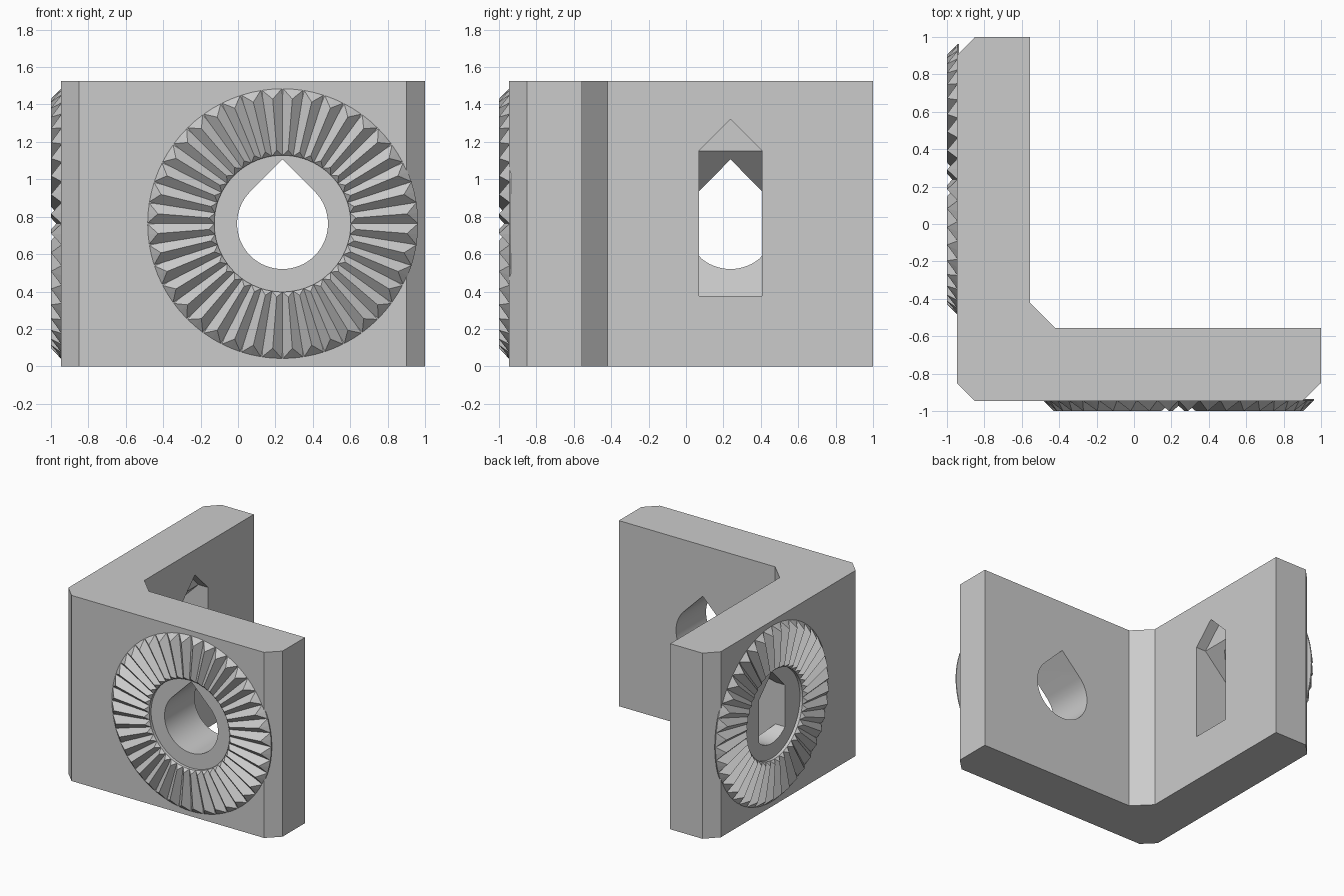
import bpy, bmesh, math

cube = bpy.data.objects.get("Cube")
if cube:
    bpy.data.objects.remove(cube, do_unlink=True)

HEIGHT = 1.525
FACE = -0.947            # outer face of both legs
CU, CV = 0.238, 0.763    # hole centre along a leg, and its height
SLOT, HALF = 0.169, 0.388

grey = bpy.data.materials.new("light_grey")
grey.use_nodes = True
grey.diffuse_color = (0.6, 0.6, 0.6, 1)
grey.node_tree.nodes["Principled BSDF"].inputs["Base Color"].default_value = (0.6, 0.6, 0.6, 1)


# Placements: u along the leg, v up, w through the leg
def on_front(u, v, w):
    return (CU + u, w, CV + v)


def on_side(u, v, w):
    return (w, CU + u, CV + v)


def upright(u, v, w):
    return (u, v, w)


def across_side(u, v, w):
    return (u, CU + w, CV + v)


def finish(name, bm):
    bmesh.ops.recalc_face_normals(bm, faces=bm.faces)
    mesh = bpy.data.meshes.new(name)
    bm.to_mesh(mesh)
    bm.free()
    mesh.materials.append(grey)
    obj = bpy.data.objects.new(name, mesh)
    bpy.context.collection.objects.link(obj)
    return obj


def prism(name, outline, low, high, place):
    bm = bmesh.new()
    a = [bm.verts.new(place(u, v, low)) for u, v in outline]
    b = [bm.verts.new(place(u, v, high)) for u, v in outline]
    bm.faces.new(a)
    bm.faces.new(b)
    for i in range(len(a)):
        j = (i + 1) % len(a)
        bm.faces.new((a[i], a[j], b[j], b[i]))
    return finish(name, bm)


def select_only(obj):
    bpy.ops.object.select_all(action="DESELECT")
    obj.select_set(True)
    bpy.context.view_layer.objects.active = obj


def cut(target, cutter):
    cutter.hide_render = True
    mod = target.modifiers.new("cut", "BOOLEAN")
    mod.operation = "DIFFERENCE"
    mod.solver = "EXACT"
    mod.object = cutter
    select_only(target)
    bpy.ops.object.modifier_apply(modifier=mod.name)
    bpy.data.objects.remove(cutter, do_unlink=True)


def teardrop(radius, steps=48):
    pts = [(0, radius * math.sqrt(2))]
    for i in range(steps + 1):
        t = math.radians(135 + 270 * i / steps)
        pts.append((radius * math.cos(t), radius * math.sin(t)))
    return pts


# Ring of radial teeth with chamfered inner and outer rims
def toothed_ring(name, place, teeth=40, r_in=0.365, r_out=0.725, top=-1.0, base=-0.935):
    slope = math.pi / teeth
    h_in, h_out = r_in * slope, r_out * slope
    valley = [(r_in, base), (r_in, top + h_in), (r_out, top + h_out), (r_out, base)]
    crest = [(r_in, base), (r_in, top + h_in), (r_in + h_in, top),
             (r_out - h_out, top), (r_out, top + h_out), (r_out, base)]
    bm = bmesh.new()
    rows = []
    for i in range(2 * teeth):
        t = i * slope
        rows.append([bm.verts.new(place(r * math.cos(t), r * math.sin(t), w))
                     for r, w in (crest if i % 2 else valley)])
    for i in range(1, 2 * teeth, 2):
        c = rows[i]
        for a in (rows[i - 1], rows[(i + 1) % (2 * teeth)]):
            for face in ((a[0], a[1], c[1], c[0]), (a[1], c[2], c[1]),
                         (a[1], a[2], c[3], c[2]), (a[2], c[4], c[3]),
                         (a[2], a[3], c[5], c[4]), (a[3], a[0], c[0], c[5])):
                bm.faces.new(face)
    return finish(name, bm)


# L-shaped bracket: half of the outline, mirrored across the diagonal
half = [(-0.85, FACE), (0.9, FACE), (1, -0.85), (1, -0.557), (-0.42, -0.557)]
outline = half + [(y, x) for x, y in reversed(half)]
bracket = prism("angle_bracket", outline, 0, HEIGHT, upright)

# Teardrop bolt hole through the front leg
cut(bracket, prism("front_hole_cutter", teardrop(0.243), -1.1, -0.4, on_front))

# Flat-sided bolt hole through the side leg
flat_sided = [(max(-SLOT, min(SLOT, u)), v) for u, v in teardrop(0.243)]
cut(bracket, prism("side_hole_cutter", flat_sided, -1.1, -0.4, on_side))

# Bolt head pocket with sloping ends, then its shallow gable
pocket = [(-0.4, HALF), (-0.645, HALF), (-0.925, 0.108),
          (-0.925, -0.108), (-0.645, -HALF), (-0.4, -HALF)]
cut(bracket, prism("pocket_cutter", pocket, -SLOT, SLOT, across_side))
gable = [(-SLOT, 0.3), (SLOT, 0.3), (SLOT, HALF), (0, HALF + SLOT), (-SLOT, HALF)]
cut(bracket, prism("gable_cutter", gable, -0.645, -0.4, on_side))

select_only(bracket)
bpy.ops.object.shade_smooth_by_angle(angle=math.radians(20))

# Toothed rings on the outer face of each leg
toothed_ring("front_toothed_ring", on_front)
toothed_ring("side_toothed_ring", on_side)
